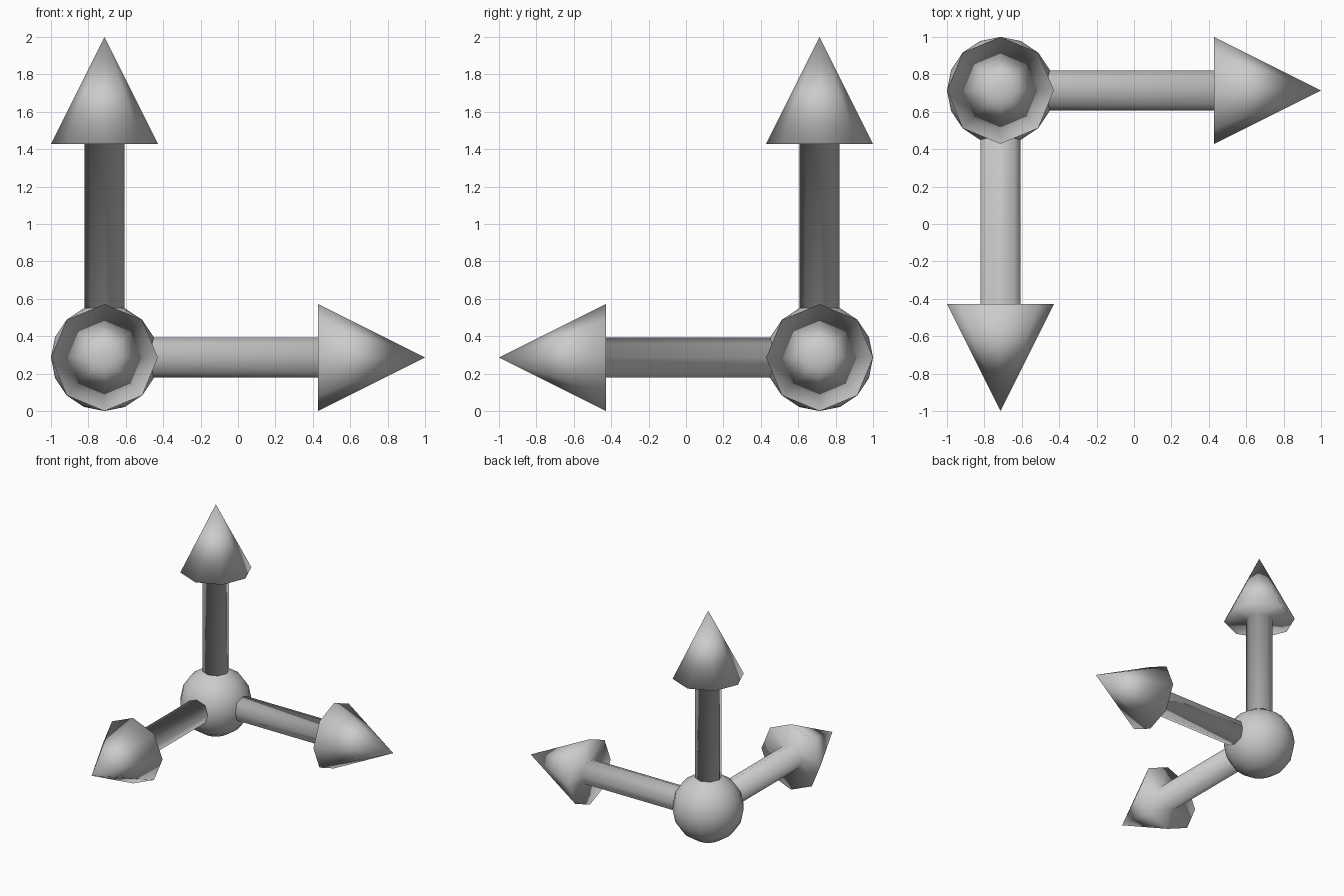
import bpy, bmesh, math
from mathutils import Matrix, Vector

if "Cube" in bpy.data.objects:
    bpy.data.objects.remove(bpy.data.objects["Cube"])

U = 2 / 7                                  # ball radius; the model is 7 of these long
HUB = Vector((-2.5 * U, 2.5 * U, U))
SIDES = 8


def finish(bm, name, matrix):
    bmesh.ops.recalc_face_normals(bm, faces=bm.faces)
    for f in bm.faces:
        f.smooth = True
    mesh = bpy.data.meshes.new(name)
    bm.to_mesh(mesh)
    bm.free()
    mesh.transform(matrix)
    obj = bpy.data.objects.new(name, mesh)
    bpy.context.collection.objects.link(obj)
    return obj


def arrow(name, rotation):
    """Eight-sided shaft and cone head turned from one profile, pointing along +z."""
    bm = bmesh.new()
    rings = []
    for r, z in ((0.375 * U, 0), (0.375 * U, 4 * U), (U, 4 * U)):
        rings.append([bm.verts.new((r * math.cos(a), r * math.sin(a), z))
                      for a in (2 * math.pi * i / SIDES for i in range(SIDES))])
    tip = bm.verts.new((0, 0, 6 * U))
    bm.faces.new(rings[0][::-1])
    for i in range(SIDES):
        j = (i + 1) % SIDES
        for lo, hi in zip(rings, rings[1:]):
            bm.faces.new((lo[i], lo[j], hi[j], hi[i]))
        bm.faces.new((rings[2][i], rings[2][j], tip))
    return finish(bm, name, Matrix.Translation(HUB) @ rotation)


# Ball at the shared origin
ball = bmesh.new()
bmesh.ops.create_uvsphere(ball, u_segments=16, v_segments=8, radius=U)
finish(ball, "hub_ball", Matrix.Translation(HUB))

# Three arrows: right, front, up
quarter = math.pi / 2
arrow("arrow_right", Matrix.Rotation(quarter, 4, 'Y'))
arrow("arrow_front", Matrix.Rotation(quarter, 4, 'X'))
arrow("arrow_up", Matrix.Identity(4))
